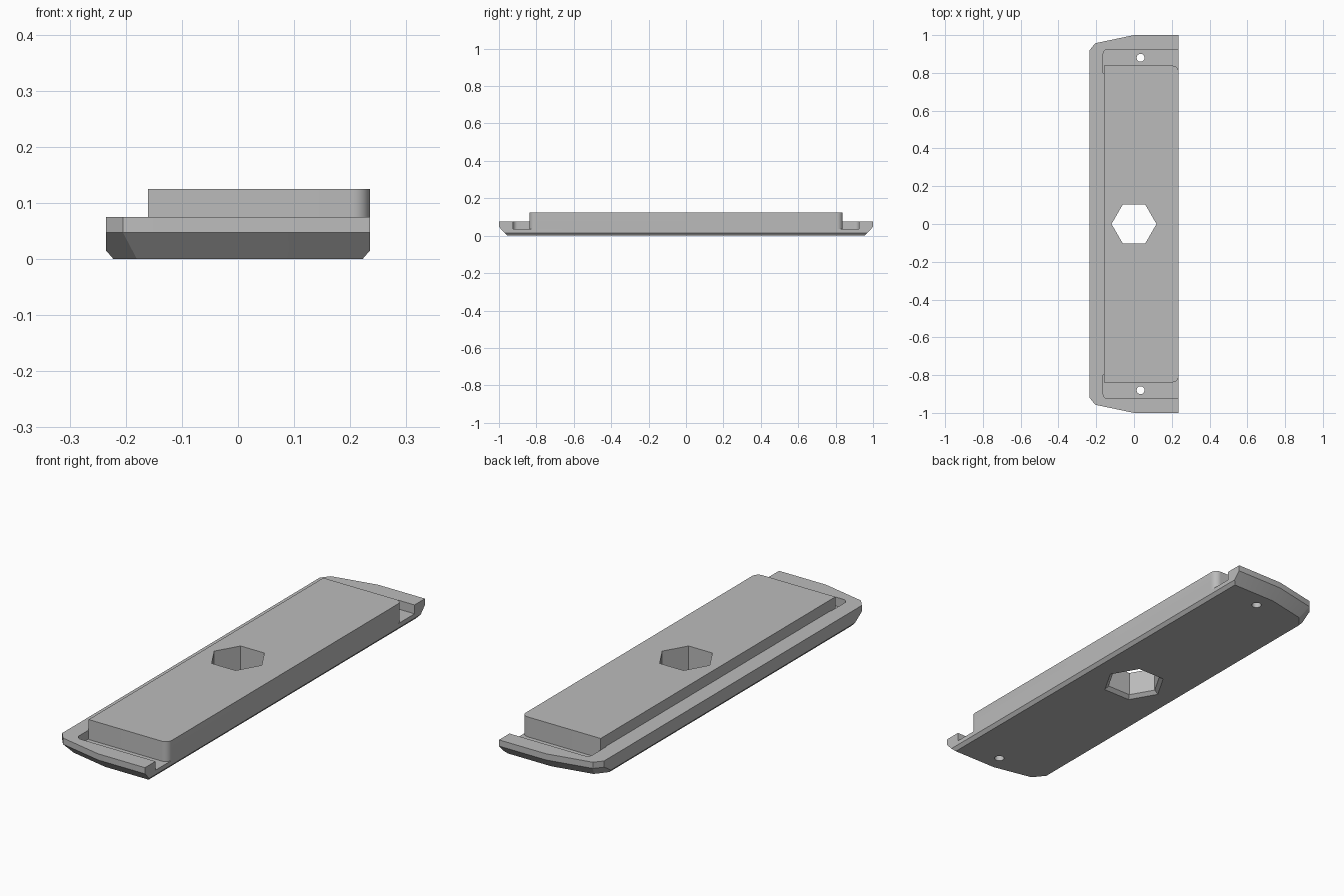
import bpy, bmesh, math
from mathutils import Vector

cube = bpy.data.objects.get("Cube")
if cube:
    bpy.data.objects.remove(cube, do_unlink=True)

grey = bpy.data.materials.new("Plain grey")
grey.use_nodes = True
GREY = (0.5, 0.5, 0.5, 1)
grey.diffuse_color = GREY
grey.node_tree.nodes["Principled BSDF"].inputs["Base Color"].default_value = GREY


def ring(radius, count, cx=0, cy=0):
    turn = 2 * math.pi / count
    return [(cx + radius * math.cos(i * turn), cy + radius * math.sin(i * turn)) for i in range(count)]


def rounded(corners, steps=8):
    """Replace each (x, y, radius) right-angled corner by an arc."""
    pts = []
    for i, (x, y, r) in enumerate(corners):
        p = Vector((x, y))
        if r == 0:
            pts.append(p)
            continue
        a = (Vector(corners[i - 1][:2]) - p).normalized() * r
        b = (Vector(corners[(i + 1) % len(corners)][:2]) - p).normalized() * r
        for k in range(steps + 1):
            t = k / steps * math.pi / 2
            pts.append(p + a + b - b * math.cos(t) - a * math.sin(t))
    return pts


def prism(name, pts, z0, z1, top_scale=1.0, cuts=()):
    """Extrude an outline, then slice it with (point, normal) planes."""
    bm = bmesh.new()
    low = [bm.verts.new((p[0], p[1], z0)) for p in pts]
    high = [bm.verts.new((p[0] * top_scale, p[1] * top_scale, z1)) for p in pts]
    bm.faces.new(low)
    bm.faces.new(high)
    for i in range(len(pts)):
        bm.faces.new((low[i - 1], low[i], high[i], high[i - 1]))
    for point, normal in cuts:
        geom = bm.verts[:] + bm.edges[:] + bm.faces[:]
        cut = bmesh.ops.bisect_plane(bm, geom=geom, plane_co=point, plane_no=normal, clear_outer=True)
        edges = [e for e in cut["geom_cut"] if isinstance(e, bmesh.types.BMEdge)]
        bmesh.ops.contextual_create(bm, geom=edges)
    bmesh.ops.recalc_face_normals(bm, faces=bm.faces[:])
    mesh = bpy.data.meshes.new(name)
    bm.to_mesh(mesh)
    bm.free()
    mesh.materials.append(grey)
    obj = bpy.data.objects.new(name, mesh)
    bpy.context.collection.objects.link(obj)
    return obj


def combine(target, tool, operation):
    mod = target.modifiers.new(operation, "BOOLEAN")
    mod.operation, mod.solver, mod.object = operation, "EXACT", tool
    bpy.context.view_layer.objects.active = target
    bpy.ops.object.modifier_apply(modifier=mod.name)
    bpy.data.objects.remove(tool, do_unlink=True)


# Base outline, mirrored front to back, with bevelled underside
half = [(0.235, 1), (0, 1), (-0.205, 0.957), (-0.235, 0.92)]
outline = half + [(x, -y) for x, y in reversed(half)]
bevels = []
for i, p in enumerate(outline):
    q = outline[(i + 1) % len(outline)]
    out = Vector((q[1] - p[1], p[0] - q[0], 0)).normalized()
    long_side = abs(out.x) > 0.99
    height, inset = (0.015, 0.013) if long_side else (0.047, 0.045)
    bevels.append((Vector((p[0], p[1], height)), out * height - Vector((0, 0, inset))))
plate = prism("base_plate", outline, 0, 0.075, cuts=bevels)

# Recesses at both ends, open on the left edge, each with a screw hole
for s in (1, -1):
    recess = rounded([(0.3, 0.8 * s, 0), (0.3, 0.925 * s, 0), (-0.163, 0.925 * s, 0.025), (-0.163, 0.8 * s, 0)])
    combine(plate, prism("recess_cutter", recess, 0.035, 0.2), "DIFFERENCE")
    combine(plate, prism("screw_cutter", ring(0.021, 24, 0.035, 0.88 * s), -0.1, 0.2), "DIFFERENCE")

# Raised block
block = rounded([(-0.16, -0.838, 0), (0.235, -0.838, 0.03), (0.235, 0.838, 0.03), (-0.16, 0.838, 0)])
combine(plate, prism("raised_block", block, 0.02, 0.125), "UNION")

# Hexagonal through hole, flared at the underside
combine(plate, prism("hex_cutter", ring(0.119, 6), -0.1, 0.3), "DIFFERENCE")
combine(plate, prism("flare_cutter", ring(0.139, 6), -0.002, 0.015, 0.119 / 0.139), "DIFFERENCE")

bpy.ops.object.select_all(action="DESELECT")
plate.select_set(True)
bpy.context.view_layer.objects.active = plate
bpy.ops.object.shade_smooth_by_angle(angle=math.radians(20))
